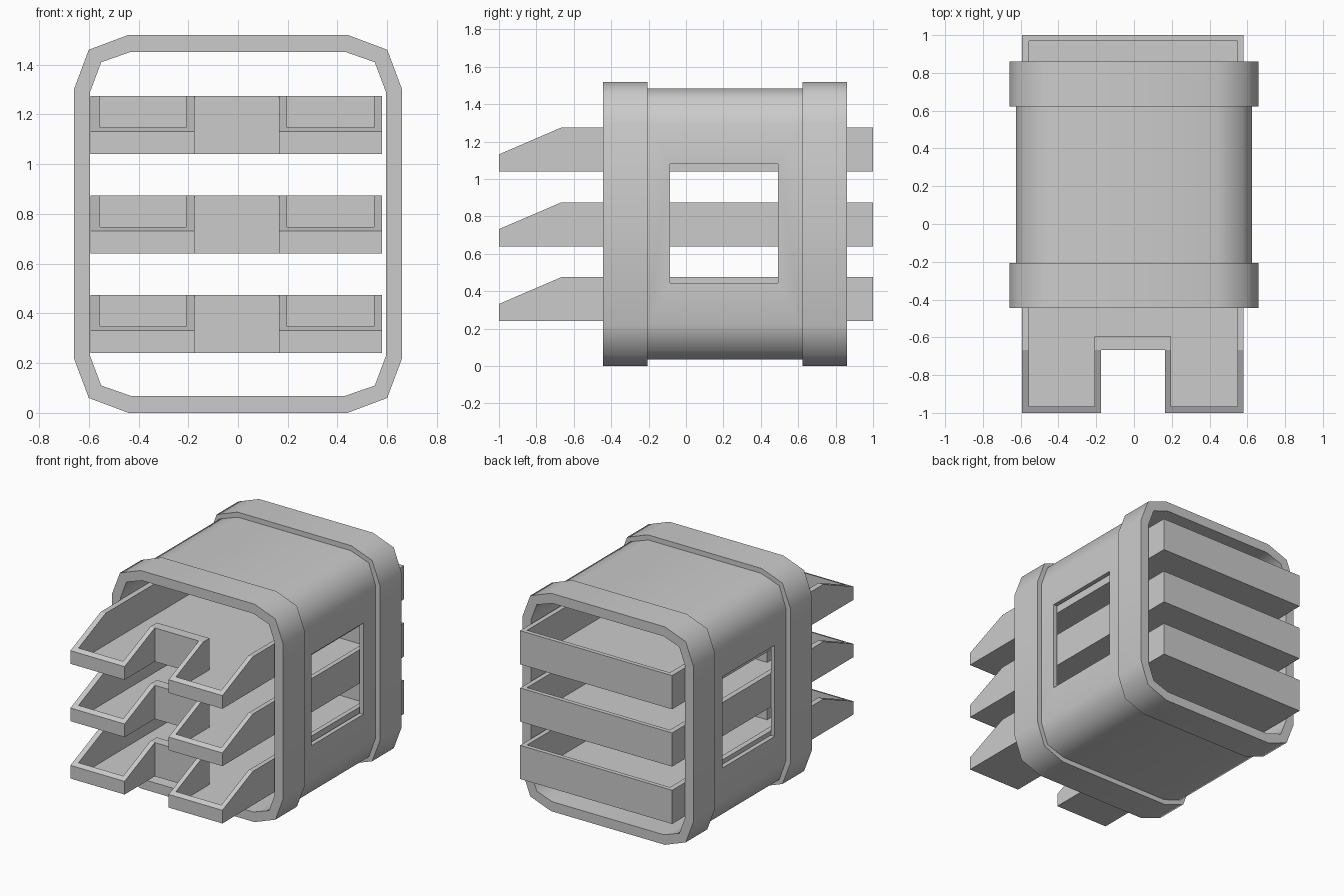
import bpy, bmesh, math

if "Cube" in bpy.data.objects:
    bpy.data.objects.remove(bpy.data.objects["Cube"])

def loft(name, loops, cap=False):
    """Skin matching point loops; close as a tube or cap both ends."""
    bm = bmesh.new()
    rings = [[bm.verts.new(p) for p in loop] for loop in loops]
    n = len(rings[0])
    pairs = list(zip(rings, rings[1:]))
    if not cap:
        pairs.append((rings[-1], rings[0]))
    for a, b in pairs:
        for i in range(n):
            j = (i + 1) % n
            bm.faces.new((a[i], a[j], b[j], b[i]))
    if cap:
        bm.faces.new(rings[0])
        bm.faces.new(rings[-1])
    bmesh.ops.remove_doubles(bm, verts=bm.verts, dist=1e-5)
    bmesh.ops.recalc_face_normals(bm, faces=bm.faces)
    mesh = bpy.data.meshes.new(name)
    bm.to_mesh(mesh)
    bm.free()
    ob = bpy.data.objects.new(name, mesh)
    bpy.context.collection.objects.link(ob)
    return ob

# Housing: chamfered rectangular tube with a raised collar at each end
MID = 0.76

def section(quarter, y):
    """Mirror a quarter outline (x, height from middle) into a full ring."""
    q, r = quarter, quarter[::-1]
    pts = q + [(-x, h) for x, h in r] + [(-x, -h) for x, h in q] + [(x, -h) for x, h in r]
    return [(x, y, MID + h) for x, h in pts]

outer = [(0.66, 0.54), (0.60, 0.70), (0.44, 0.76)]
body = [(0.625, 0.535), (0.575, 0.676), (0.435, 0.725)]
inner = [(0.595, 0.53), (0.55, 0.65), (0.43, 0.692)]
housing = loft("housing", [section(q, y) for q, y in (
    (outer, -0.445), (outer, -0.207), (body, -0.207), (body, 0.622),
    (outer, 0.622), (outer, 0.86), (inner, 0.86), (inner, -0.445))])

# Side windows cut through both walls
bpy.ops.mesh.primitive_cube_add(size=1, location=(0, 0.203, 0.763))
cutter = bpy.context.object
cutter.name = "window_cutter"
cutter.scale = (2, 0.576, 0.636)
cutter.hide_render = True
mod = housing.modifiers.new("windows", 'BOOLEAN')
mod.operation = 'DIFFERENCE'
mod.solver = 'EXACT'
mod.object = cutter
bpy.ops.object.select_all(action='DESELECT')
housing.select_set(True)
bpy.context.view_layer.objects.active = housing
bpy.ops.object.modifier_apply(modifier=mod.name)
bpy.data.objects.remove(cutter, do_unlink=True)
bpy.ops.object.shade_smooth_by_angle(angle=math.radians(55))

# Trays: notched open boxes whose walls slope down at the front
S = -0.667
rim_out = [(-0.593, -1), (-0.175, -1), (-0.175, S), (-0.175, S), (0.165, S), (0.165, S),
           (0.165, -1), (0.58, -1), (0.58, S), (0.58, 1), (-0.593, 1), (-0.593, S)]
rim_in = [(-0.555, -0.965), (-0.21, -0.965), (-0.21, S), (-0.21, -0.595), (0.197, -0.595), (0.197, S),
          (0.197, -0.965), (0.547, -0.965), (0.547, S), (0.547, 0.97), (-0.555, 0.97), (-0.555, S)]

def wall_top(y):
    return min(0.235, 0.092 + (y + 1) * 0.143 / (1 + S))

for k, z in enumerate((0.24, 0.64, 1.04)):
    loft(f"tray_{k + 1}", [
        [(x, y, z) for x, y in rim_out],
        [(x, y, z + wall_top(y)) for x, y in rim_out],
        [(x, y, z + wall_top(y)) for x, y in rim_in],
        [(x, y, z + 0.015) for x, y in rim_in]], cap=True)
